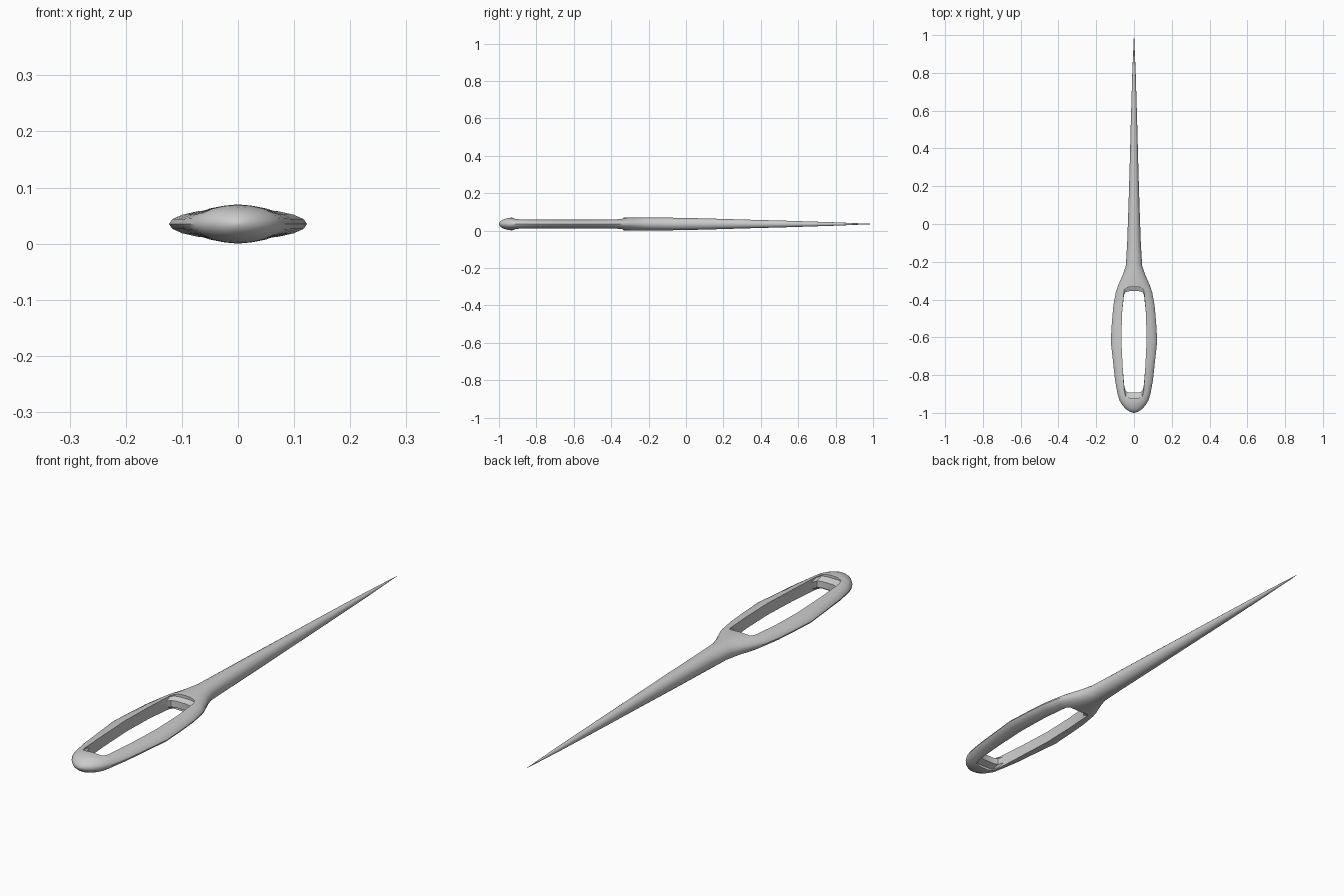
import bpy, bmesh, math

if "Cube" in bpy.data.objects:
    bpy.data.objects.remove(bpy.data.objects["Cube"])

ZC = 0.035
SIDES = 20


def loft(name, rings):
    """Skin a list of closed rings with equal point counts and cap both ends."""
    bm = bmesh.new()
    loops = [[bm.verts.new(p) for p in ring] for ring in rings]
    n = len(rings[0])
    for a, b in zip(loops, loops[1:]):
        for i in range(n):
            j = (i + 1) % n
            bm.faces.new((a[i], a[j], b[j], b[i]))
    bm.faces.new(loops[0])
    bm.faces.new(loops[-1])
    bmesh.ops.recalc_face_normals(bm, faces=bm.faces)
    mesh = bpy.data.meshes.new(name)
    bm.to_mesh(mesh)
    bm.free()
    obj = bpy.data.objects.new(name, mesh)
    bpy.context.collection.objects.link(obj)
    return obj


# Needle body: elliptical sections (y, half width, half height)
sections = [
    (-1.0, 0.004, 0.003), (-0.994, 0.022, 0.013), (-0.98, 0.043, 0.023),
    (-0.96, 0.061, 0.030), (-0.935, 0.076, 0.034), (-0.90, 0.087, 0.031),
    (-0.83, 0.100, 0.029), (-0.72, 0.112, 0.028), (-0.62, 0.123, 0.028),
    (-0.52, 0.117, 0.028), (-0.43, 0.109, 0.029), (-0.36, 0.096, 0.031),
    (-0.33, 0.086, 0.034), (-0.27, 0.060, 0.035), (-0.22, 0.043, 0.035),
    (-0.10, 0.036, 0.034), (0.10, 0.029, 0.030), (0.30, 0.023, 0.024),
    (0.55, 0.0165, 0.017), (0.80, 0.009, 0.009), (1.0, 0.0006, 0.0006),
]
rings = []
for y, w, h in sections:
    angles = [2 * math.pi * i / SIDES for i in range(SIDES)]
    rings.append([(w * math.cos(a), y, ZC + h * math.sin(a)) for a in angles])
needle = loft("needle", rings)


# Eye opening: slot outline whose ends bulge inward at mid height
def eye_ring(z, front, back):
    half = [(0.025, front), (0.043, front + 0.006), (0.051, front + 0.03),
            (0.060, -0.76), (0.067, -0.61), (0.063, -0.47),
            (0.053, back - 0.02), (0.044, back - 0.005), (0.022, back)]
    outline = half + [(-x, y) for x, y in reversed(half)]
    return [(x, y, ZC + z) for x, y in outline]


levels = [(-0.06, 0), (-0.022, 0), (-0.013, 1), (0.013, 1), (0.022, 0), (0.06, 0)]
cutter = loft("eye_cutter", [eye_ring(z, -0.92 + 0.028 * k, -0.333 - 0.022 * k)
                             for z, k in levels])
cutter.hide_render = True

cut = needle.modifiers.new("eye", 'BOOLEAN')
cut.operation = 'DIFFERENCE'
cut.solver = 'EXACT'
cut.object = cutter
bpy.context.view_layer.objects.active = needle
needle.select_set(True)
bpy.ops.object.modifier_apply(modifier=cut.name)
bpy.data.objects.remove(cutter)
bpy.ops.object.shade_smooth_by_angle(angle=math.radians(35))
